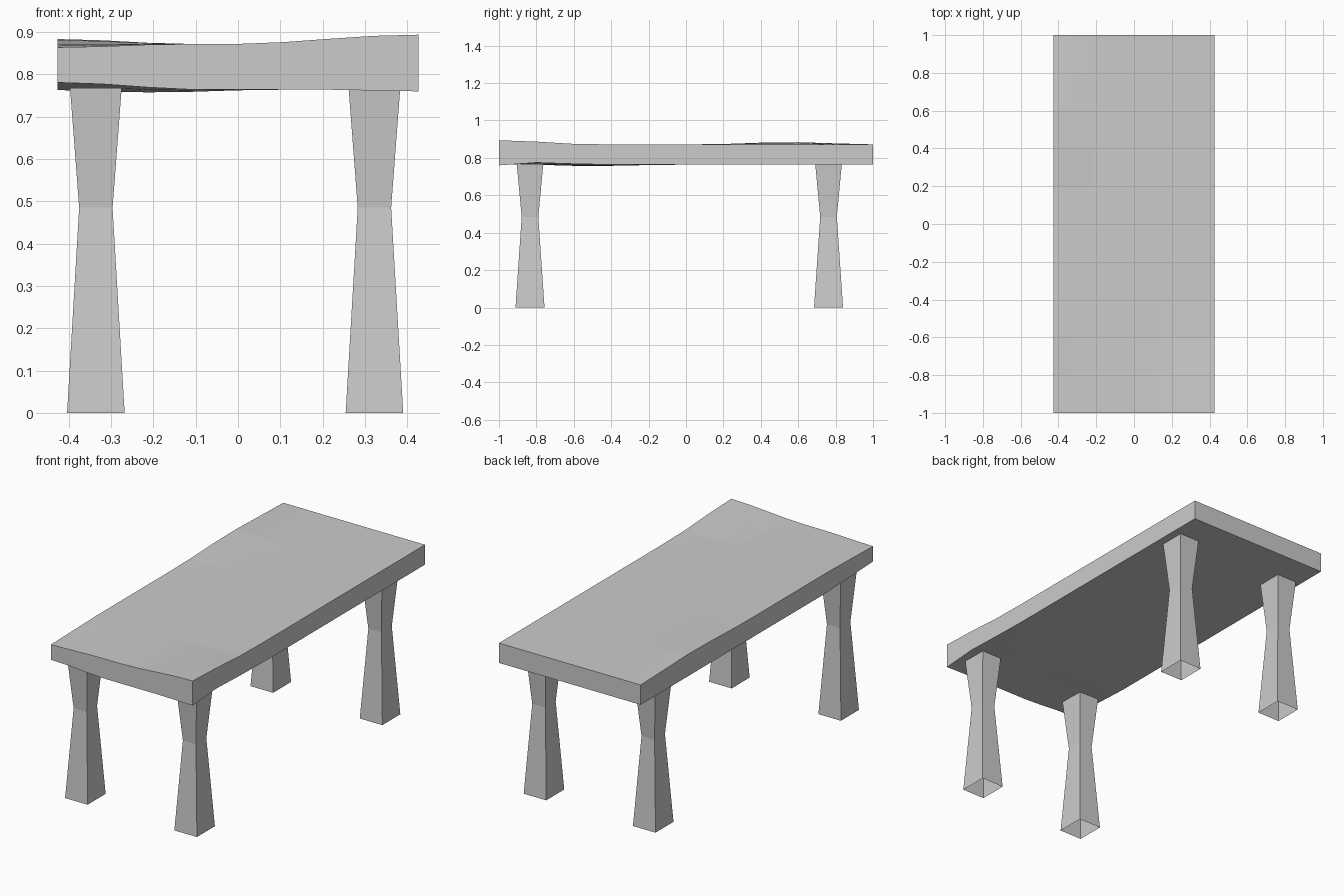
import bpy, bmesh, math

if "Cube" in bpy.data.objects:
    bpy.data.objects.remove(bpy.data.objects["Cube"])


def bump(x, y, cx, cy, rx, ry, h):
    """Smooth round bump of height h."""
    d = math.hypot((x - cx) / rx, (y - cy) / ry)
    return h * 0.5 * (1 + math.cos(math.pi * d)) if d < 1 else 0.0


def top_z(x, y):
    return (0.872 + bump(x, y, 0.425, -1, 0.45, 0.52, 0.022)
            + bump(x, y, -0.427, 0.55, 0.32, 0.48, 0.012)
            + bump(x, y, -0.427, -1, 0.3, 0.4, -0.008))


def bottom_z(x, y):
    return (0.764 + bump(x, y, -0.427, -1, 0.35, 0.4, 0.017)
            + bump(x, y, 0.425, -0.75, 0.25, 0.25, 0.012)
            + bump(x, y, 0.425, -1, 0.2, 0.2, -0.004)
            + bump(x, y, -0.2, -0.5, 0.3, 0.5, -0.007))


def finish(bm, name):
    bmesh.ops.recalc_face_normals(bm, faces=bm.faces)
    mesh = bpy.data.meshes.new(name)
    bm.to_mesh(mesh)
    bm.free()
    obj = bpy.data.objects.new(name, mesh)
    bpy.context.collection.objects.link(obj)


# Warped table top: a subdivided slab with uneven upper and lower faces
bm = bmesh.new()
bmesh.ops.create_grid(bm, x_segments=8, y_segments=10, size=1)
res = bmesh.ops.extrude_face_region(bm, geom=bm.faces[:], use_keep_orig=True)
upper = {v for v in res["geom"] if isinstance(v, bmesh.types.BMVert)}
for v in bm.verts:
    v.co.x *= 0.427
    v.co.z = (top_z if v in upper else bottom_z)(v.co.x, v.co.y)
finish(bm, "table_top")

# Hourglass legs: open square tubes (height, half width, half depth)
PROFILE = [(0, 0.068, 0.0775), (0.485, 0.0395, 0.0445), (0.768, 0.061, 0.071)]


def leg(name, cx, cy):
    bm = bmesh.new()
    rings = [[bm.verts.new((cx + sx * w, cy + sy * d, z))
              for sx, sy in ((-1, -1), (1, -1), (1, 1), (-1, 1))]
             for z, w, d in PROFILE]
    for a, b in zip(rings, rings[1:]):
        for i in range(4):
            j = (i + 1) % 4
            bm.faces.new((a[i], a[j], b[j], b[i]))
    finish(bm, name)


for side, x in (("left", -0.336), ("right", 0.3225)):
    for end, y in (("front", -0.834), ("back", 0.762)):
        leg(f"{end}_{side}_leg", x, y)
